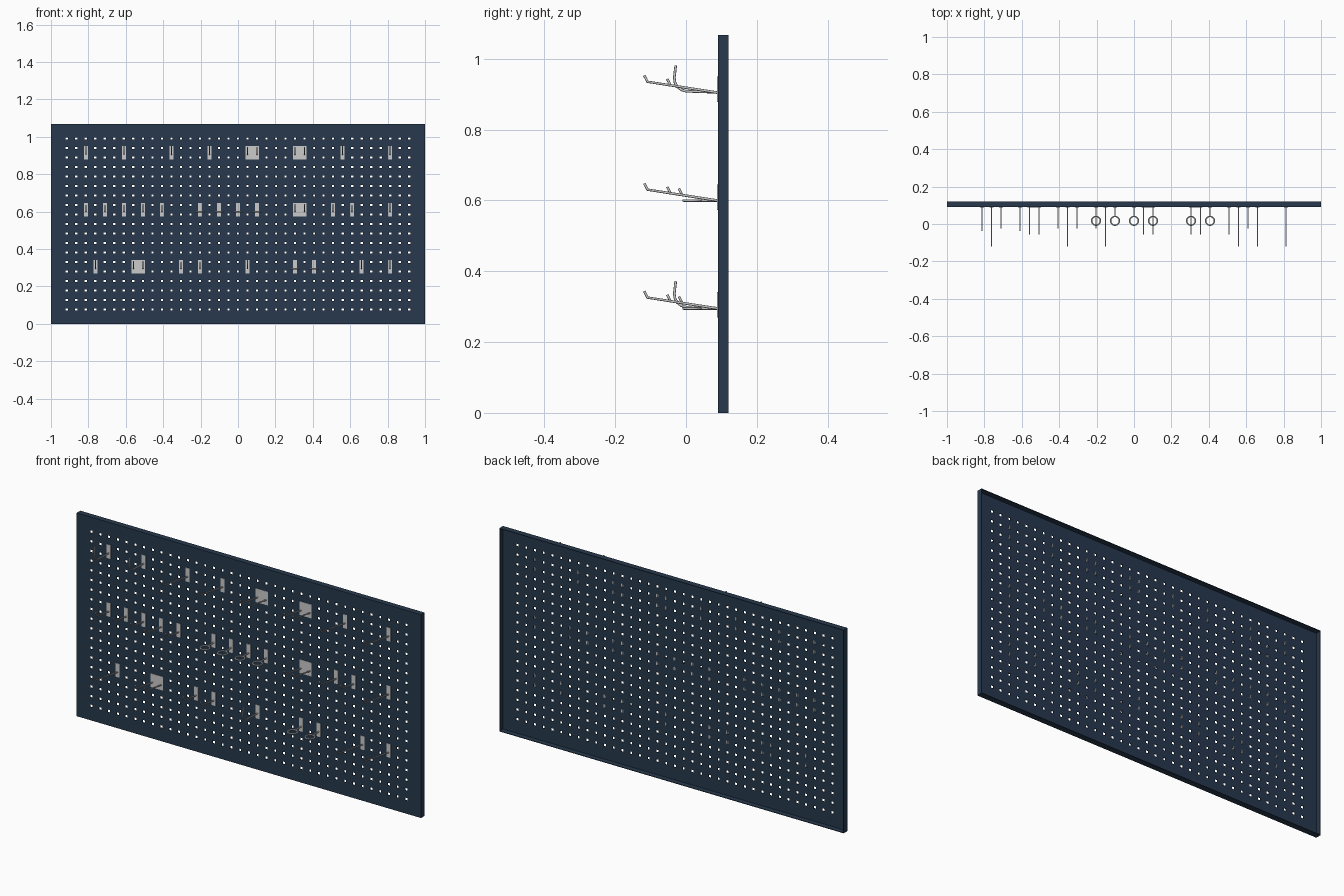
import bpy, bmesh, math
from mathutils import Matrix

if "Cube" in bpy.data.objects:
    bpy.data.objects.remove(bpy.data.objects["Cube"])

PITCH, HOLE = 0.0508, 0.0132
W, H = 2.0, 1.067
FRONT, BACK, SHEET = 0.09, 0.12, 0.003
Z0 = H / 2 - 9 * PITCH
WIRE = 0.0037

paint = bpy.data.materials.new("navy_paint")
paint.diffuse_color = (0.02, 0.04, 0.075, 1)
paint.use_nodes = True
paint.node_tree.nodes["Principled BSDF"].inputs["Base Color"].default_value = paint.diffuse_color


def add_object(name, mesh, loc=(0, 0, 0)):
    ob = bpy.data.objects.new(name, mesh)
    ob.location = loc
    bpy.context.collection.objects.link(ob)
    return ob


def box(bm, x0, x1, y0, y1, z0, z1):
    m = Matrix.Translation(((x0 + x1) / 2, (y0 + y1) / 2, (z0 + z1) / 2)) @ \
        Matrix.Diagonal((x1 - x0, y1 - y0, z1 - z0, 1))
    bmesh.ops.create_cube(bm, size=1, matrix=m)


def tube(bm, points, closed=False):
    """Round wire along a list of points, added to bm."""
    cu = bpy.data.curves.new("wire", 'CURVE')
    cu.dimensions = '3D'
    cu.bevel_depth, cu.bevel_resolution, cu.use_fill_caps = WIRE, 2, True
    sp = cu.splines.new('POLY')
    sp.points.add(len(points) - 1)
    for p, co in zip(sp.points, points):
        p.co = (*co, 1)
    sp.use_cyclic_u = closed
    ob = add_object("wire", cu)
    me = bpy.data.meshes.new_from_object(ob)
    for poly in me.polygons:
        poly.use_smooth = len(poly.vertices) == 4
    bm.from_mesh(me)
    bpy.data.objects.remove(ob)
    bpy.data.curves.remove(cu)
    bpy.data.meshes.remove(me)


def finish(bm, name):
    me = bpy.data.meshes.new(name)
    bm.to_mesh(me)
    bm.free()
    return me


# Perforated sheet: a grid of cells that skips the square holes
def cuts(first, count, lo, hi):
    edges = [lo]
    for i in range(count):
        c = first + i * PITCH
        edges += [c - HOLE / 2, c + HOLE / 2]
    return edges + [hi]


xs = cuts(-18 * PITCH, 37, -W / 2, W / 2)
zs = cuts(Z0, 19, 0, H)
bm = bmesh.new()
grid = [[bm.verts.new((x, FRONT, z)) for z in zs] for x in xs]
for i in range(len(xs) - 1):
    for j in range(len(zs) - 1):
        if not (i % 2 and j % 2):
            bm.faces.new((grid[i][j], grid[i + 1][j], grid[i + 1][j + 1], grid[i][j + 1]))
sheet = add_object("perforated_sheet", finish(bm, "perforated_sheet"))
sheet.data.materials.append(paint)
sol = sheet.modifiers.new("thickness", 'SOLIDIFY')
sol.thickness, sol.offset = SHEET, -1

# Folded rim around the open back
bm = bmesh.new()
for z in (0, H - SHEET):
    box(bm, -W / 2, W / 2, FRONT + SHEET, BACK, z, z + SHEET)
for x in (-W / 2, W / 2 - SHEET):
    box(bm, x, x + SHEET, FRONT + SHEET, BACK, SHEET, H - SHEET)
rim = add_object("folded_rim", finish(bm, "folded_rim"))
rim.data.materials.append(paint)


# Wire paths as (y, z) relative to the plate centre
def straight(end_y):
    end_z = -0.01 + (FRONT - end_y) * 0.155
    return [(0.089, -0.01), (end_y, end_z), (end_y - 0.009, end_z + 0.018)]


PATHS = {
    "long": straight(-0.109),
    "medium": straight(-0.044),
    "short": straight(-0.011),
    "curved": [(0.089, -0.009), (0.0, -0.006), (-0.013, -0.002), (-0.024, 0.006),
               (-0.031, 0.018), (-0.033, 0.032), (-0.029, 0.067)],
    "ring": [(0.089, -0.01), (0.0405, -0.01)],
    "double": straight(-0.044),
}


def hook_mesh(kind):
    bm = bmesh.new()
    wires = (-PITCH / 2, PITCH / 2) if kind == "double" else (0,)
    half = 0.035 if kind == "double" else 0.0118
    # Back plate
    box(bm, -half, half, FRONT - 0.002, FRONT, -0.036, 0.036)
    for x in wires:
        tube(bm, [(x, y, z) for y, z in PATHS[kind]])
        # Pegs through the holes, turned up behind the sheet
        for z in (-PITCH / 2, PITCH / 2):
            box(bm, x - 0.003, x + 0.003, FRONT, 0.0975, z - 0.004, z + 0.003)
            box(bm, x - 0.003, x + 0.003, 0.094, 0.0975, z + 0.003, z + 0.013)
    if kind == "ring":
        n = 24
        tube(bm, [(0.0235 * math.sin(2 * math.pi * i / n),
                   0.017 + 0.0235 * math.cos(2 * math.pi * i / n), -0.01)
                  for i in range(n)], closed=True)
    return finish(bm, kind + "_hook")


meshes = {kind: hook_mesh(kind) for kind in PATHS}

# Hooks per lower hole row: kind -> columns counted from the centre hole
LAYOUT = {
    16: {"curved": (-16, -12), "long": (-7, -3, 11, 16), "double": (1.5, 6.5)},
    10: {"short": (-16, -14, -12, -8, 12), "medium": (-10, 10),
         "ring": (-4, -2, 0, 2), "double": (6.5,), "long": (16,)},
    4: {"long": (-15, 13, 16), "double": (-10.5,), "short": (-6, -4),
        "curved": (1,), "ring": (6, 8)},
}
for row, kinds in LAYOUT.items():
    for kind, columns in kinds.items():
        for col in columns:
            add_object(kind + "_hook", meshes[kind],
                       (col * PITCH, 0, Z0 + (row + 0.5) * PITCH))
